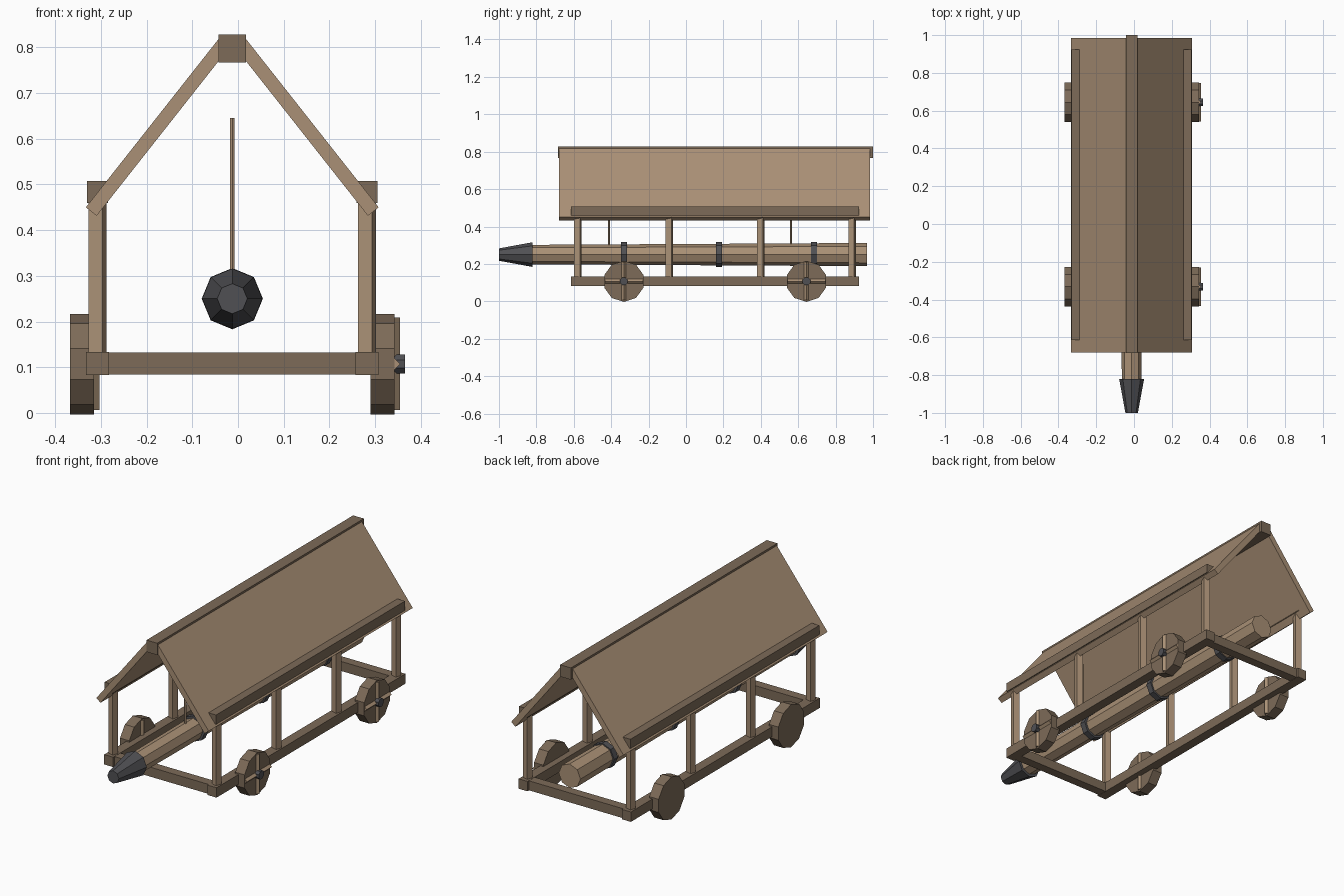
import bpy
from math import pi, radians, atan2, hypot
from mathutils import Matrix, Vector

if "Cube" in bpy.data.objects:
    bpy.data.objects.remove(bpy.data.objects["Cube"], do_unlink=True)


def material(name, color):
    m = bpy.data.materials.new(name)
    m.diffuse_color = (*color, 1)
    m.use_nodes = True
    m.node_tree.nodes["Principled BSDF"].inputs["Base Color"].default_value = (*color, 1)
    return m


LIGHT = material("light_wood", (0.40, 0.28, 0.18))
DARK = material("dark_wood", (0.205, 0.147, 0.098))
IRON = material("dark_iron", (0.08, 0.08, 0.088))
MID = -0.0125          # centre plane of the wagon
SIDES = (("right", -1), ("left", 1))


def finish(name, mat):
    ob = bpy.context.object
    ob.name = name
    ob.data.materials.append(mat)
    return ob


def box(name, center, size, mat, rot=(0, 0, 0)):
    bpy.ops.mesh.primitive_cube_add(size=1, location=center, rotation=rot)
    ob = bpy.context.object
    ob.scale = size
    return finish(name, mat)


def rod(name, start, end, r1, r2, mat, sides=8, turn=0):
    """Straight faceted rod from start to end, turned about its own axis."""
    a, b = Vector(start), Vector(end)
    bpy.ops.mesh.primitive_cone_add(vertices=sides, radius1=r1, radius2=r2, depth=(b - a).length)
    ob = finish(name, mat)
    spin = Matrix.Rotation(turn, 4, "Z")
    aim = (b - a).to_track_quat("Z", "Y").to_matrix().to_4x4()
    ob.matrix_world = Matrix.Translation((a + b) / 2) @ aim @ spin
    return ob


# Base frame, posts and upper rails
for side, s in SIDES:
    x = MID + s * 0.295
    box(side + "_base_beam", (x, 0.155, 0.108), (0.051, 1.54, 0.051), DARK)
    box(side + "_upper_rail", (x, 0.155, 0.484), (0.046, 1.54, 0.048), DARK)
    for i in range(4):
        y = -0.578 + i * 0.4887
        box(f"{side}_post_{i + 1}", (x, y, 0.297), (0.032, 0.032, 0.33), LIGHT, (0, 0, radians(-16)))
for name, y in (("front", -0.58), ("back", 0.89)):
    box(name + "_cross_beam", (MID, y, 0.108), (0.55, 0.048, 0.049), DARK)

# Roof slabs and ridge beam
box("ridge_beam", (MID, 0.158, 0.7975), (0.061, 1.684, 0.061), DARK)
run, rise, thick = 0.298, 0.378, 0.03
length, slope = hypot(run, rise), atan2(rise, run)
for side, s in SIDES:
    inward = Vector((-s * rise, 0, -run)) / length * thick / 2
    outer_mid = Vector((MID + s * (0.3205 - run / 2), 0.153, 0.45 + rise / 2))
    box(side + "_roof_slab", outer_mid + inward, (length, 1.664, thick), LIGHT, (0, s * slope, 0))

# Ram: tapered log, iron head, iron bands
z = 0.25
rod("ram_log", (MID, -0.83, z), (MID, 0.967, z), 0.052, 0.062, LIGHT)
rod("ram_head", (MID, -1, z), (MID, -0.82, z), 0.033, 0.066, IRON)
for i, y in enumerate((-0.331, 0.176, 0.684)):
    rod(f"ram_band_{i + 1}", (MID, y - 0.016, z), (MID, y + 0.016, z), 0.067, 0.067, IRON)
for name, y in (("front", -0.412), ("back", 0.561)):
    rod(name + "_hanging_rope", (MID, y, z), (MID, y, 0.645), 0.006, 0.006, LIGHT, 6)

# Wheels, all with the braces and hub on the +x face
zc, r = 0.107, 0.11
for side, x in (("right", -0.368), ("left", 0.29)):
    face = x + 0.053
    for end, y in (("front", -0.332), ("back", 0.644)):
        name = f"{end}_{side}_wheel"
        disc = rod(name, (x, y, zc), (face, y, zc), r, r, DARK, 10)
        # one corner points along y so the top and bottom are flat
        disc.matrix_world = (Matrix.Translation((x + 0.0265, y, zc))
                             @ Matrix.Rotation(pi / 2, 4, "Y") @ Matrix.Rotation(pi / 2, 4, "Z"))
        rod(name + "_upright_brace", (face, y, 0.006), (face, y, 0.209), 0.012, 0.012, LIGHT, 4)
        rod(name + "_level_brace", (face, y - 0.102, zc), (face, y + 0.102, zc), 0.012, 0.012, LIGHT, 4)
        rod(name + "_hub", (face - 0.01, y, zc), (face + 0.023, y, zc), 0.022, 0.022, IRON, 8, pi / 8)
